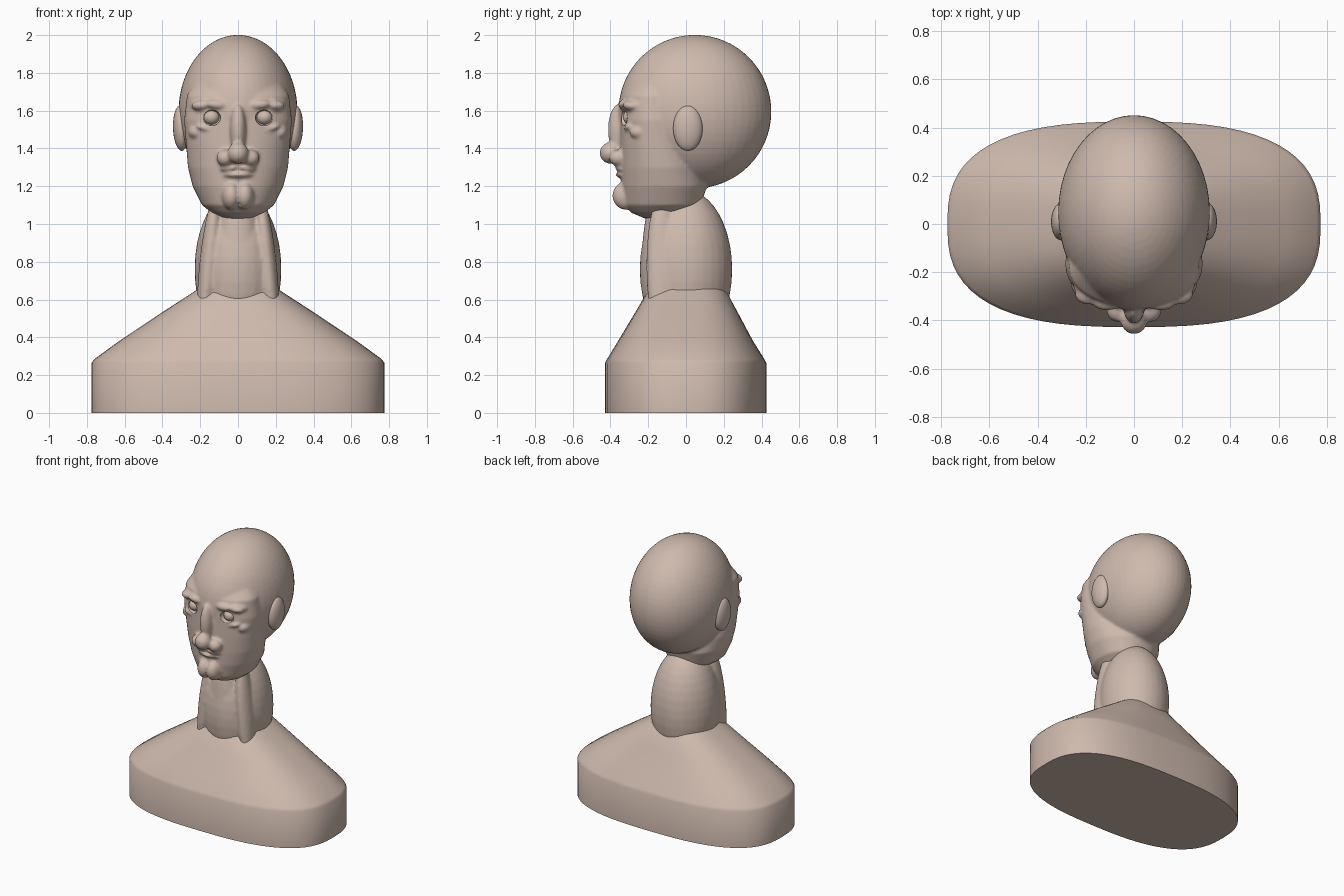
import bpy, bmesh, math
from mathutils import Vector, Matrix

cube = bpy.data.objects.get("Cube")
if cube:
    bpy.data.objects.remove(cube, do_unlink=True)

COLOUR = (0.62, 0.49, 0.42, 1)
clay = bpy.data.materials.new("warm_clay")
clay.use_nodes = True
clay.diffuse_color = COLOUR
bsdf = clay.node_tree.nodes["Principled BSDF"]
bsdf.inputs["Base Color"].default_value = COLOUR
bsdf.inputs["Roughness"].default_value = 0.7


def ellipsoid(bm, centre, radii, tilt=0, segs=32, rings=20):
    """Add an ellipsoid; tilt turns it about the y axis."""
    m = Matrix.Translation(centre) @ Matrix.Rotation(tilt, 4, 'Y') @ Matrix.Diagonal((*radii, 1))
    bmesh.ops.create_uvsphere(bm, u_segments=segs, v_segments=rings, radius=1, matrix=m)


def pair(bm, centre, radii, tilt=0):
    """Add an ellipsoid on both sides."""
    x, y, z = centre
    for s in (1, -1):
        ellipsoid(bm, (s * x, y, z), radii, s * tilt)


def loft(bm, rings, power=2, segs=64):
    """Skin superelliptic rings of (z, half width, front y, back y)."""
    loops = []
    for z, w, front, back in rings:
        loop = []
        for i in range(segs):
            a = math.tau * i / segs
            c, s = math.cos(a), math.sin(a)
            x = w * math.copysign(abs(c) ** (2 / power), c)
            y = (front + back) / 2 + (back - front) / 2 * math.copysign(abs(s) ** (2 / power), s)
            loop.append(bm.verts.new((x, y, z)))
        loops.append(loop)
    for a, b in zip(loops, loops[1:]):
        for i in range(segs):
            j = (i + 1) % segs
            bm.faces.new((a[i], a[j], b[j], b[i]))
    bm.faces.new(loops[0][::-1])
    bm.faces.new(loops[-1])


def finish(bm, name, voxel=0, smooth=0):
    """Make an object, optionally fused into one soft skin."""
    bmesh.ops.recalc_face_normals(bm, faces=bm.faces[:])
    mesh = bpy.data.meshes.new(name)
    bm.to_mesh(mesh)
    bm.free()
    mesh.materials.append(clay)
    ob = bpy.data.objects.new(name, mesh)
    bpy.context.collection.objects.link(ob)
    bpy.ops.object.select_all(action='DESELECT')
    ob.select_set(True)
    bpy.context.view_layer.objects.active = ob
    bpy.ops.object.shade_smooth_by_angle(angle=math.radians(40))
    if voxel:
        fuse = ob.modifiers.new("fuse", 'REMESH')
        fuse.mode = 'VOXEL'
        fuse.voxel_size = voxel
        fuse.use_smooth_shade = True
        soft = ob.modifiers.new("soften", 'SMOOTH')
        soft.factor = 0.5
        soft.iterations = smooth
    return ob


# Shoulders on an upright base
bm = bmesh.new()
loft(bm, [(0, .775, -.428, .425), (.265, .775, -.428, .425), (.285, .76, -.418, .415),
          (.38, .63, -.36, .355), (.53, .405, -.27, .275), (.65, .22, -.2, .21),
          (.7, .15, -.14, .15)], power=2.7)
finish(bm, "shoulders")

# Neck with throat and side muscles
bm = bmesh.new()
ellipsoid(bm, (0, 0, .76), (.23, .245, .42))
ellipsoid(bm, (0, -.14, .78), (.12, .095, .4))
pair(bm, (.155, -.13, .78), (.05, .08, .38), -.1)
finish(bm, "neck", .012, 3)

# Skull and face
bm = bmesh.new()
ellipsoid(bm, (0, .047, 1.595), (.315, .405, .406), segs=48, rings=32)
loft(bm, [(1.03, .07, -.22, -.08), (1.06, .14, -.29, .03), (1.1, .19, -.325, .08),
          (1.2, .24, -.342, .11), (1.3, .265, -.347, .09), (1.42, .275, -.35, .05),
          (1.55, .285, -.35, .02), (1.68, .27, -.34, 0), (1.8, .2, -.25, 0)], power=2.15)

# Nose
ellipsoid(bm, (0, -.355, 1.5), (.042, .058, .135))
ellipsoid(bm, (0, -.4, 1.376), (.055, .057, .057))
pair(bm, (.068, -.357, 1.35), (.046, .05, .044))

# Lips and chin
pair(bm, (.04, -.34, 1.298), (.055, .036, .017), .1)
ellipsoid(bm, (0, -.338, 1.262), (.078, .034, .018))
pair(bm, (.035, -.315, 1.15), (.05, .075, .075))

# Brows, lower lids and cheekbones
pair(bm, (.11, -.325, 1.632), (.062, .034, .026), -.08)
pair(bm, (.185, -.29, 1.63), (.062, .045, .029), .1)
pair(bm, (.222, -.25, 1.628), (.03, .045, .026))
pair(bm, (.165, -.3, 1.505), (.06, .03, .015), -.25)
pair(bm, (.222, -.235, 1.487), (.042, .065, .04))
head = finish(bm, "head", .01, 3)

# Hollow eye sockets
bm = bmesh.new()
pair(bm, (.14, -.335, 1.562), (.048, .055, .042))
sockets = finish(bm, "socket_cutter")
sockets.hide_render = True
sockets.display_type = 'WIRE'
sockets.hide_set(True)
cut = head.modifiers.new("sockets", 'BOOLEAN')
cut.operation = 'DIFFERENCE'
cut.solver = 'EXACT'
cut.object = sockets

# Eyeballs and ears
bm = bmesh.new()
pair(bm, (.14, -.29, 1.565), (.043, .043, .04))
finish(bm, "eyeballs")
bm = bmesh.new()
pair(bm, (.302, .01, 1.507), (.042, .078, .12), .04)
finish(bm, "ears")
